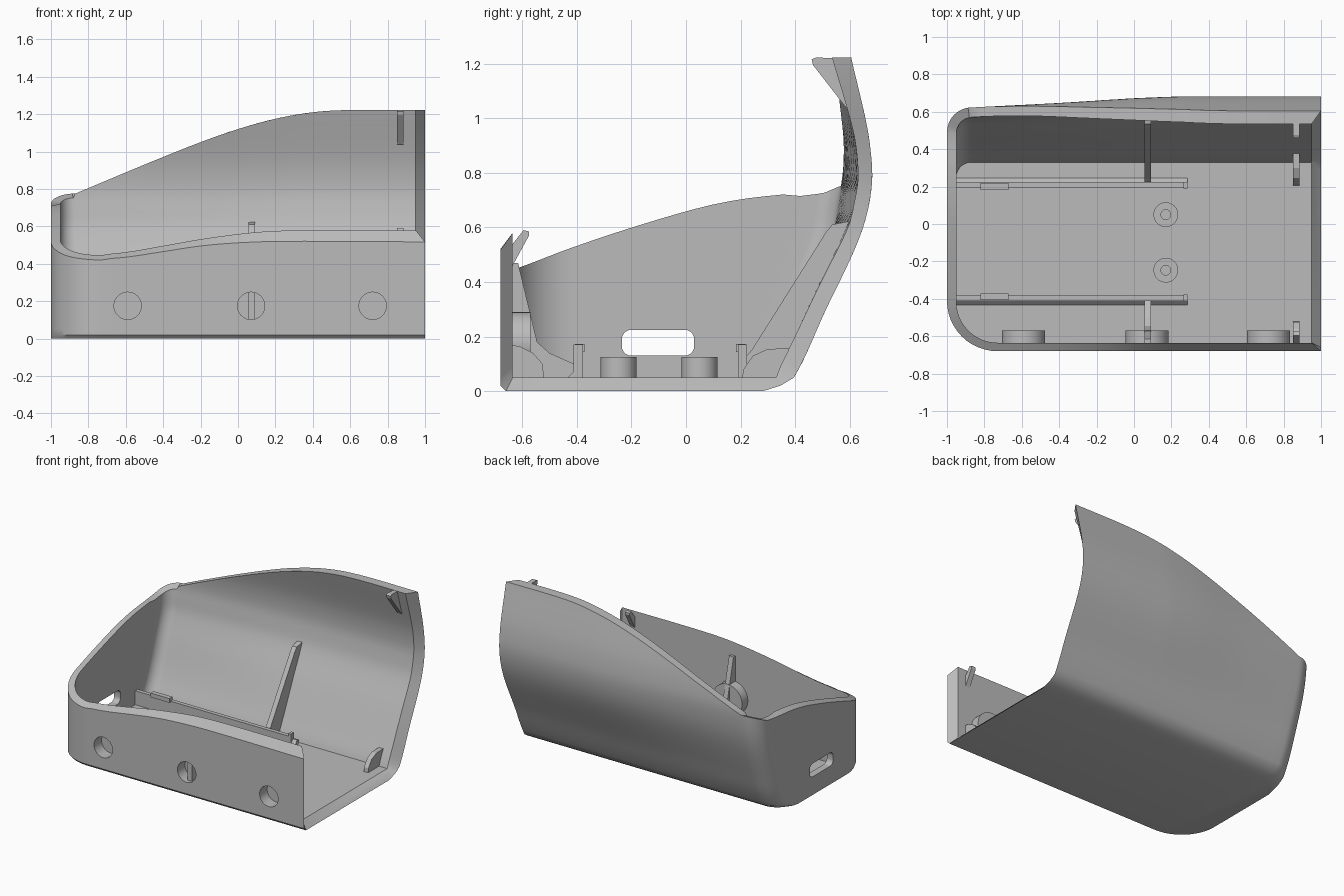
import bpy, bmesh, math
from mathutils import Matrix

cube = bpy.data.objects.get("Cube")
if cube:
    bpy.data.objects.remove(cube, do_unlink=True)

grey = bpy.data.materials.new("plain grey")
grey.use_nodes = True
grey.diffuse_color = (0.5, 0.5, 0.5, 1)
grey.node_tree.nodes["Principled BSDF"].inputs["Base Color"].default_value = (0.5, 0.5, 0.5, 1)


def curve(points, t):
    """Smooth interpolation through (position, value) points."""
    if t <= points[0][0]:
        return points[0][1]
    if t >= points[-1][0]:
        return points[-1][1]

    def slope(i):
        a, b = points[max(i - 1, 0)], points[min(i + 1, len(points) - 1)]
        return (b[1] - a[1]) / (b[0] - a[0])
    i = max(k for k in range(len(points) - 1) if points[k][0] <= t)
    (x0, y0), (x1, y1) = points[i], points[i + 1]
    h = x1 - x0
    u = (t - x0) / h
    return ((1 + 2 * u) * (1 - u) ** 2 * y0 + u * (1 - u) ** 2 * h * slope(i)
            + u * u * (3 - 2 * u) * y1 + u * u * (u - 1) * h * slope(i + 1))


def finish(name, bm):
    bmesh.ops.recalc_face_normals(bm, faces=bm.faces)
    mesh = bpy.data.meshes.new(name)
    bm.to_mesh(mesh)
    bm.free()
    mesh.materials.append(grey)
    obj = bpy.data.objects.new(name, mesh)
    bpy.context.collection.objects.link(obj)
    return obj


def activate(obj):
    bpy.ops.object.select_all(action='DESELECT')
    obj.select_set(True)
    bpy.context.view_layer.objects.active = obj


def smooth(obj, angle=30):
    activate(obj)
    bpy.ops.object.shade_smooth_by_angle(angle=math.radians(angle))


def cut(obj, cutter):
    mod = obj.modifiers.new("cut", 'BOOLEAN')
    mod.operation = 'DIFFERENCE'
    mod.solver = 'EXACT'
    mod.object = cutter
    activate(obj)
    bpy.ops.object.modifier_apply(modifier=mod.name)


def prism(name, outline, x0, x1):
    """Extrude a y-z outline along x."""
    bm = bmesh.new()
    face = bm.faces.new([bm.verts.new((x0, y, z)) for y, z in outline])
    new = bmesh.ops.extrude_face_region(bm, geom=[face])["geom"]
    bmesh.ops.translate(bm, vec=(x1 - x0, 0, 0),
                        verts=[v for v in new if isinstance(v, bmesh.types.BMVert)])
    return finish(name, bm)


def box(name, x0, x1, y0, y1, z0, z1):
    return prism(name, [(y0, z0), (y1, z0), (y1, z1), (y0, z1)], x0, x1)


def cylinder(name, centre, radius, depth, along_y=False):
    bm = bmesh.new()
    bmesh.ops.create_cone(bm, cap_ends=True, segments=40, radius1=radius, radius2=radius, depth=depth)
    if along_y:
        bmesh.ops.rotate(bm, verts=bm.verts, matrix=Matrix.Rotation(math.pi / 2, 3, 'X'))
    bmesh.ops.translate(bm, verts=bm.verts, vec=centre)
    return finish(name, bm)


# Back wall profiles (height, depth) and rim heights
BACK_OUT = [(0, .28), (.02, .345), (.05, .395), (.3, .513), (.52, .618), (.65, .663),
            (.78, .682), (.9, .674), (1.0, .657), (1.22, .605)]
BACK_IN = [(.05, .33), (.09, .345), (.157, .378), (.4, .494), (.6, .593), (.7, .618),
           (.78, .63), (.9, .622), (1.0, .6), (1.22, .535)]
TAPER = [(-1, .065), (-.85, .058), (-.4, .035), (0, .01), (.25, 0)]
RIM_FRONT = [(-.8, .42), (-.6, .435), (-.4, .465), (-.2, .495), (0, .512), (.25, .52), (1, .517)]
RIM_LIFT = [(-.8, .023), (-.2, .036), (.2, .056), (1, .062)]
RIM_LEFT = [(-.68, .42), (-.6, .445), (-.4, .52), (0, .645), (.2, .69), (.5, .725), (.55, .745), (.62, .775)]
RIM_BACK = [(-.87, .775), (-.5, .93), (-.2, 1.05), (0, 1.12), (.2, 1.175), (.4, 1.21), (.6, 1.222), (1, 1.222)]
RUN, ARC, SIDE, ROWS = 32, 12, 14, 30
FRONT_R, BACK_R = .27, .13


def back_y(profile, x, z):
    u = min(max((z - .15) / .6, 0), 1)
    return curve(profile, z) - curve(TAPER, x) * u * u * (3 - 2 * u)


def path(inset, profile, z):
    """Plan outline at one height: front wall, left end, back wall."""
    end, left = 1 - inset, -1 + inset
    front = -.68 + inset * .9 + max(0, .02 - z)
    fr, br = FRONT_R - inset, BACK_R - inset
    fx, bx = -1 + FRONT_R, -1 + BACK_R
    fy, by = front + fr, back_y(profile, bx, z) - br
    pts = [("front", end + (fx - end) * i / RUN, front) for i in range(RUN)]
    for i in range(ARC):
        a = math.pi / 2 * i / ARC
        pts.append(("left", fx - fr * math.sin(a), fy - fr * math.cos(a)))
    pts += [("left", left, fy + (by - fy) * i / SIDE) for i in range(SIDE)]
    for i in range(ARC):
        a = math.pi / 2 * i / ARC
        pts.append(("left", bx - br * math.cos(a), by + br * math.sin(a)))
    for i in range(RUN + 1):
        x = bx + (end - bx) * i / RUN
        pts.append(("back", x, back_y(profile, x, z)))
    return pts


def rim_height(part, x, y, inner):
    if part == "front":
        return curve(RIM_FRONT, x) + (curve(RIM_LIFT, x) if inner else 0)
    if part == "back":
        return curve(RIM_BACK, x)
    return curve(RIM_LEFT, y) + (.012 if inner and y < .4 else 0)


def skin(bm, inset, profile, low):
    """Wall grid, indexed by column then by row."""
    columns = []
    for c, (part, x, y) in enumerate(path(inset, profile, .75)):
        top = rim_height(part, x, y, inset > 0)
        heights = low + [low[-1] + (top - low[-1]) * i / ROWS for i in range(1, ROWS + 1)]
        columns.append([bm.verts.new((*path(inset, profile, z)[c][1:], z)) for z in heights])
    for a, b in zip(columns, columns[1:]):
        for j in range(len(a) - 1):
            bm.faces.new((a[j], b[j], b[j + 1], a[j + 1]))
    bm.faces.new([col[0] for col in columns])
    return columns


# Shell: outer and inner skins joined along the rim and the mitred open end
bm = bmesh.new()
outer = skin(bm, 0, BACK_OUT, [0, .02, .05])
inner = skin(bm, .05, BACK_IN, [.05, .07, .09])
for c in range(len(outer) - 1):
    bm.faces.new((outer[c][-1], outer[c + 1][-1], inner[c + 1][-1], inner[c][-1]))
for c in (0, -1):
    for j in range(len(outer[c]) - 1):
        bm.faces.new((outer[c][j], outer[c][j + 1], inner[c][j + 1], inner[c][j]))
bm.faces.new((outer[0][0], outer[-1][0], inner[-1][0], inner[0][0]))
shell = finish("shell", bm)

# Rounded cable slot in the closed end
corners = [(-.005, .19, 0), (-.2, .19, 1), (-.2, .165, 2), (-.005, .165, 3)]
outline = [(y + .035 * math.cos(math.pi / 2 * (q + i / 6)), z + .035 * math.sin(math.pi / 2 * (q + i / 6)))
           for y, z, q in corners for i in range(7)]
cutters = [prism("slot_cutter", outline, -1.1, -.9)]
cut(shell, cutters[0])

# Blind round sockets in the front wall with bosses behind them
for n, x in enumerate((-.59, .07, .72), 1):
    boss = cylinder(f"front_boss_{n}", (x, -.604, .175), .115, .07, True)
    hole = cylinder("socket_cutter", (x, -.69, .175), .073, .19, True)
    cut(shell, hole)
    cut(boss, hole)
    smooth(boss)
    cutters.append(hole)
smooth(shell)

# Hollow floor pegs
for n, y in enumerate((.05, -.247), 1):
    peg = cylinder(f"floor_peg_{n}", (.17, y, .085), .066, .08)
    hole = cylinder("peg_cutter", (.17, y, .11), .026, .1)
    cut(peg, hole)
    smooth(peg)
    cutters.append(hole)
for cutter in cutters:
    bpy.data.objects.remove(cutter, do_unlink=True)

# Board rails with a foot, a snap tab and an end stop, mirrored about the board centre
MID = -.094
for side, s in (("back", 1), ("front", -1)):
    def span(a, b):
        return sorted((MID + s * a, MID + s * b))
    box(f"{side}_rail", -.96, .285, *span(.289, .318), .04, .15)
    prism(f"{side}_rail_foot", [(MID + s * .31, .045), (MID + s * .345, .045), (MID + s * .31, .08)], -.96, .285)
    box(f"{side}_rail_tab", -.82, -.67, *span(.277, .312), .143, .173)
    box(f"{side}_rail_stop", .265, .285, *span(.284, .318), .04, .172)

# Stiffening ribs in the middle
prism("back_rib", [(.2, .04), (.2, .105), (.24, .15), (.513, .583), (.535, .61), (.61, .625),
                   (.61, .59), (.4, .13), (.36, .04)], .055, .09)
prism("front_rib", [(-.65, .04), (-.41, .04), (-.41, .1), (-.5, .14), (-.545, .18),
                    (-.615, .47), (-.65, .47)], .055, .09)

# Gussets and snap clips near the open end
prism("front_gusset", [(-.65, .04), (-.52, .04), (-.525, .1), (-.56, .14), (-.61, .165), (-.65, .17)], .85, .885)
prism("back_gusset", [(.205, .04), (.21, .08), (.245, .13), (.3, .155), (.39, .157), (.36, .04)], .85, .885)
prism("front_clip", [(-.65, .44), (-.635, .46), (-.575, .57), (-.575, .585), (-.595, .59), (-.65, .52)], .85, .885)
prism("back_clip", [(.46, 1.215), (.465, 1.195), (.585, 1.04), (.62, 1.02), (.56, 1.22), (.475, 1.222)], .85, .885)
